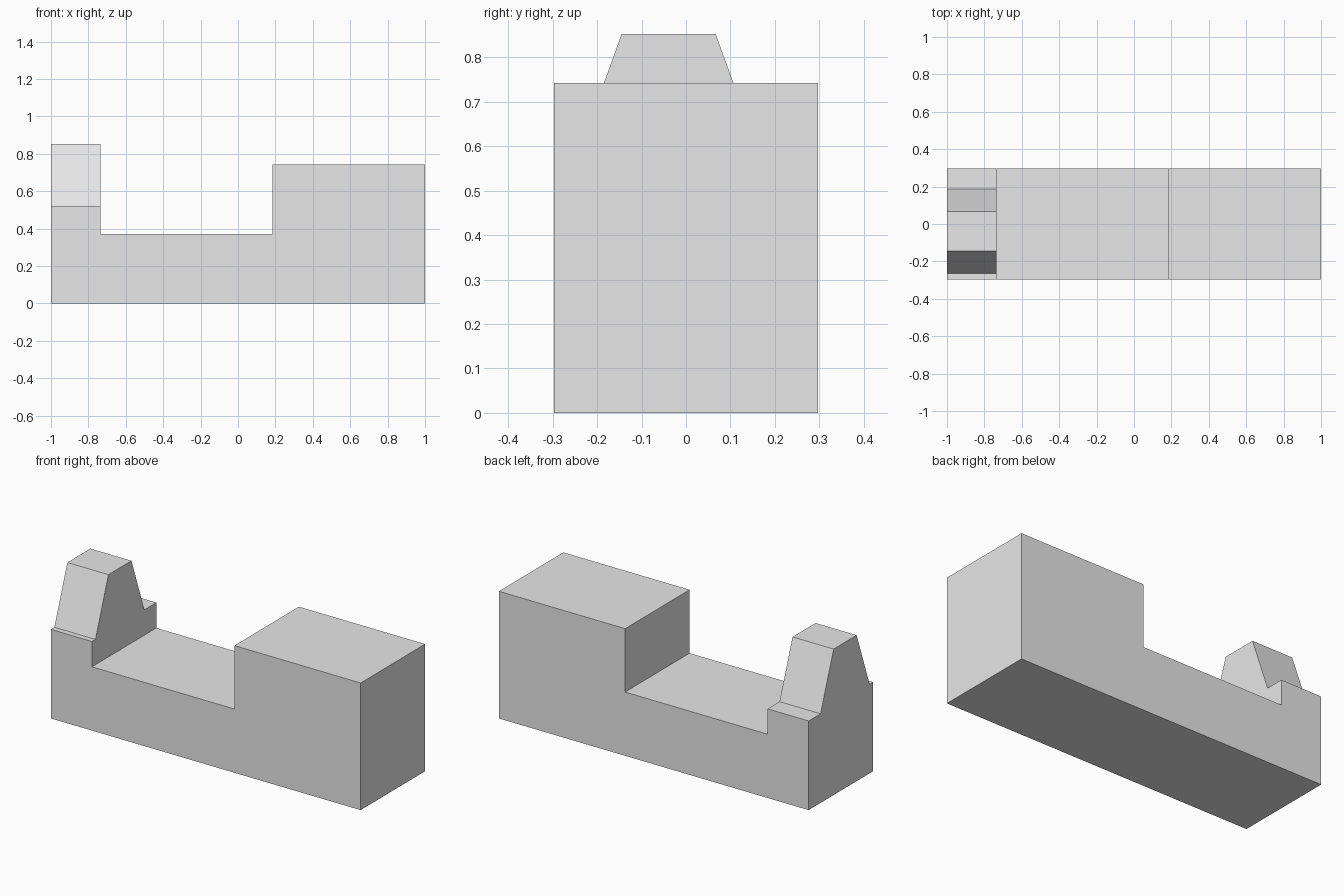
import bpy
import bmesh
from mathutils import Vector

cube = bpy.data.objects.get("Cube")
if cube:
    bpy.data.objects.remove(cube, do_unlink=True)

# Single plain grey material
grey = bpy.data.materials.new("plain_grey")
grey.use_nodes = True
color = (0.8, 0.8, 0.8, 1.0)
grey.diffuse_color = color
grey.node_tree.nodes["Principled BSDF"].inputs["Base Color"].default_value = color


def extrude_profile(name, points, direction):
    """Fill a closed outline and extrude it into a solid."""
    bm = bmesh.new()
    face = bm.faces.new([bm.verts.new(p) for p in points])
    result = bmesh.ops.extrude_face_region(bm, geom=[face], use_keep_orig=True)
    moved = [v for v in result["geom"] if isinstance(v, bmesh.types.BMVert)]
    bmesh.ops.translate(bm, verts=moved, vec=Vector(direction))
    bmesh.ops.recalc_face_normals(bm, faces=bm.faces)
    mesh = bpy.data.meshes.new(name)
    bm.to_mesh(mesh)
    bm.free()
    mesh.materials.append(grey)
    obj = bpy.data.objects.new(name, mesh)
    bpy.context.collection.objects.link(obj)
    return obj


half_depth = 0.297
post_x, block_x = -0.735, 0.185
ledge_z, deck_z, block_z, top_z = 0.52, 0.372, 0.742, 0.852

# Stepped body: low ledge, deck and tall block in one outline
outline = [(-1, 0), (1, 0), (1, block_z), (block_x, block_z),
           (block_x, deck_z), (post_x, deck_z), (post_x, ledge_z), (-1, ledge_z)]
extrude_profile("stepped_body", [(x, -half_depth, z) for x, z in outline],
                (0, 2 * half_depth, 0))

# Tapered post standing on the ledge
taper = [(-0.265, ledge_z), (0.187, ledge_z), (0.067, top_z), (-0.145, top_z)]
extrude_profile("tapered_post", [(-1, y, z) for y, z in taper],
                (post_x + 1, 0, 0))
